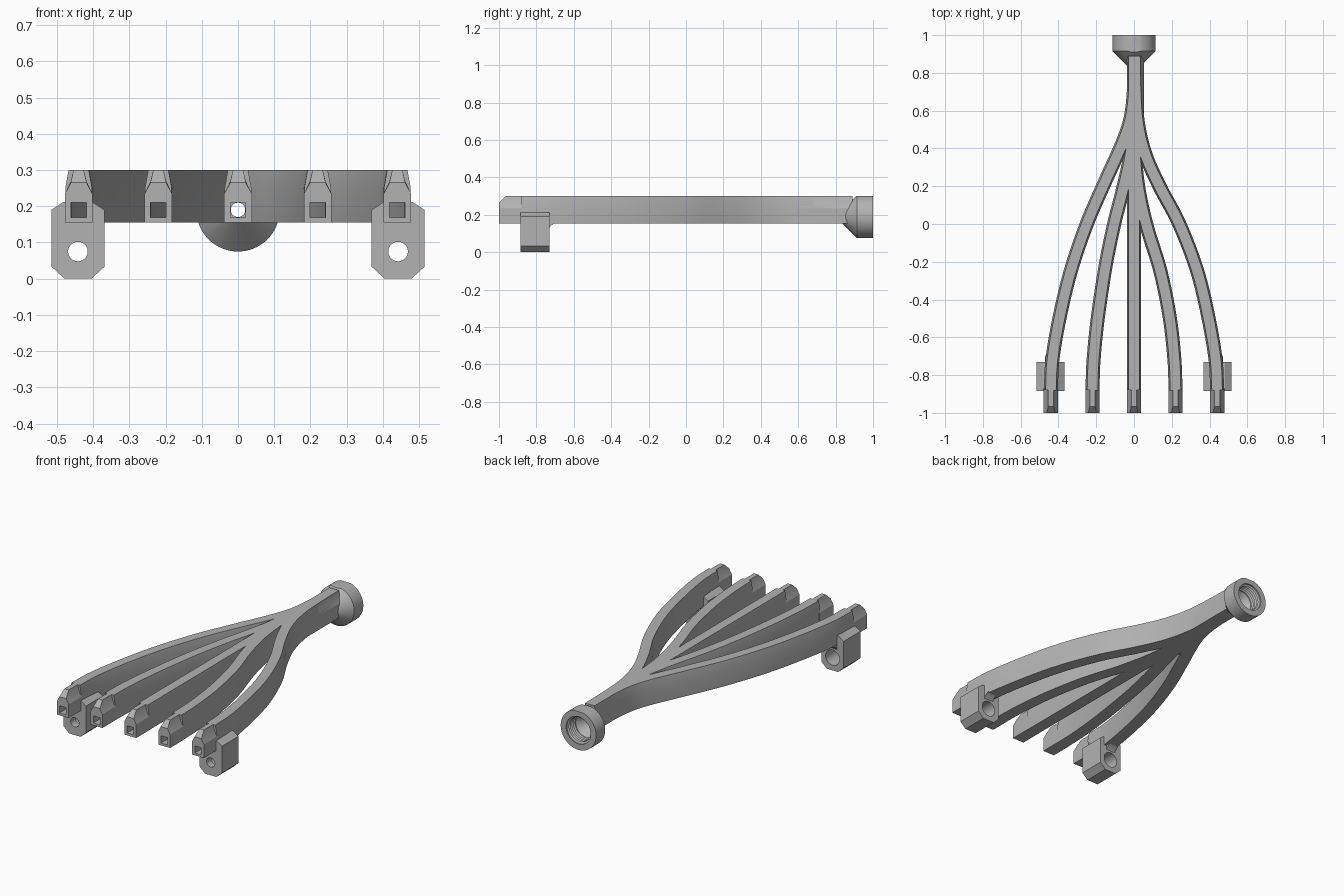
import bpy, bmesh, math
from mathutils import Vector

cube = bpy.data.objects.get("Cube")
if cube:
    bpy.data.objects.remove(cube, do_unlink=True)

grey = bpy.data.materials.new("light grey plastic")
grey.use_nodes = True
COLOUR = (0.45, 0.45, 0.45, 1)
grey.diffuse_color = COLOUR
grey.node_tree.nodes["Principled BSDF"].inputs["Base Color"].default_value = COLOUR

BOTTOM, TOP, PORT_Z = 0.155, 0.3, 0.19


def loft(name, rings):
    """Skin a closed solid through equal-sized rings of points."""
    bm = bmesh.new()
    loops = [[bm.verts.new(p) for p in ring] for ring in rings]
    n = len(loops[0])
    for a, b in zip(loops, loops[1:]):
        for i in range(n):
            j = (i + 1) % n
            bm.faces.new((a[i], a[j], b[j], b[i]))
    bm.faces.new(loops[0])
    bm.faces.new(loops[-1])
    bmesh.ops.recalc_face_normals(bm, faces=bm.faces)
    mesh = bpy.data.meshes.new(name)
    bm.to_mesh(mesh)
    bm.free()
    mesh.materials.append(grey)
    obj = bpy.data.objects.new(name, mesh)
    bpy.context.collection.objects.link(obj)
    return obj


def mirrored(half):
    """Full outline from (half width, z) pairs running bottom to top."""
    return half + [(-w, z) for w, z in reversed(half)]


def lathe(name, steps, x=0, z=PORT_Z, sides=48):
    """Round solid along y from (y, radius) steps."""
    angles = [2 * math.pi * i / sides for i in range(sides)]
    return loft(name, [[(x + r * math.cos(a), y, z + r * math.sin(a)) for a in angles]
                       for y, r in steps])


def prism(name, outline, y0, y1, x=0):
    return loft(name, [[(x + w, y, z) for w, z in outline] for y in (y0, y1)])


def smooth_path(points, steps=8):
    """Catmull-Rom curve through the plan points."""
    p = [Vector(q) for q in points]
    p = [2 * p[0] - p[1]] + p + [2 * p[-1] - p[-2]]
    out = []
    for a, b, c, d in zip(p, p[1:], p[2:], p[3:]):
        for k in range(steps):
            t = k / steps
            out.append(0.5 * (2 * b + (c - a) * t + (2 * a - 5 * b + 4 * c - d) * t * t
                              + (3 * b - a - 3 * c + d) * t ** 3))
    return out + [p[-2]]


def sweep(name, path, outline):
    rings = []
    for i, p in enumerate(path):
        d = (path[min(i + 1, len(path) - 1)] - path[max(i - 1, 0)]).normalized()
        side = Vector((d.y, -d.x))
        rings.append([(p.x + side.x * w, p.y + side.y * w, z) for w, z in outline])
    return loft(name, rings)


def combine(target, tool, operation):
    mod = target.modifiers.new("combine", 'BOOLEAN')
    mod.operation, mod.solver, mod.object = operation, 'MANIFOLD', tool
    bpy.context.view_layer.objects.active = target
    bpy.ops.object.modifier_apply(modifier=mod.name)
    bpy.data.objects.remove(tool, do_unlink=True)


# Plan lines of the runners, front to back
plans = [
    [(-.44, -.88), (-.432, -.72), (-.395, -.5), (-.335, -.25), (-.25, 0), (-.155, .22),
     (-.065, .42), (-.018, .56), (0, .72), (0, .89)],
    [(-.22, -.88), (-.214, -.72), (-.192, -.5), (-.15, -.22), (-.105, 0), (-.062, .17),
     (-.02, .36), (0, .55), (0, .89)],
    [(0, -.88), (0, 0), (0, .89)],
    [(.22, -.88), (.214, -.72), (.19, -.5), (.14, -.25), (.07, -.02), (.025, .18),
     (.006, .36), (0, .55), (0, .89)],
    [(.44, -.88), (.432, -.72), (.395, -.5), (.335, -.25), (.24, 0), (.135, .2),
     (.06, .37), (.02, .54), (.008, .72), (.005, .89)],
]
tube = mirrored([(.037, BOTTOM), (.037, .25), (.028, TOP)])
duct = mirrored([(.021, PORT_Z - .021), (.021, PORT_Z + .021)])
tip_front = mirrored([(.038, BOTTOM), (.038, .235), (.023, .262), (.022, .265)])
tip_back = mirrored([(.038, BOTTOM), (.038, .235), (.022, .268), (.014, TOP)])

# Threaded socket with a flared neck, trimmed flat on top
body = lathe("manifold", [(.835, .035), (.915, .115), (1, .115)], sides=64)
combine(body, prism("trim", mirrored([(.2, TOP), (.2, .4)]), .7, 1.1), 'DIFFERENCE')

# Trunk with a wider sloping right flank
flank = [(-.03, BOTTOM), (.053, BOTTOM), (.053, .235), (.03, .285), (-.02, .285)]
combine(body, prism("trunk", flank, .43, .89), 'UNION')

# Runners and their bevelled tips
for plan in plans:
    combine(body, sweep("runner", smooth_path(plan), tube), 'UNION')
    x = plan[0][0]
    tip = loft("tip", [[(x + w, y, z) for w, z in outline] for y, outline in
                       ((-1, tip_front), (-.965, tip_back), (-.885, tip_back), (-.87, tip_back))])
    combine(body, tip, 'UNION')

# Mounting lugs under the outer runners
lug = mirrored([(.037, 0), (.073, .033), (.073, .19), (.04, .212)])
for x in (-.442, .442):
    combine(body, prism("lug", lug, -.885, -.73, x), 'UNION')
    web = [[(x + w, y, z) for y, z in ((-.74, .16), (-.74, .118), (-.722, .142), (-.695, .16))]
           for w in (-.03, .03)]
    combine(body, loft("web", web), 'UNION')
    bore = [(-.95, .027), (-.84, .027), (-.83, .045), (-.65, .045)]
    combine(body, lathe("bolt_hole", bore, x, .075), 'DIFFERENCE')

# Square ducts inside the runners
for plan in plans:
    path = [Vector((plan[0][0], -1.05))] + smooth_path(plan[:-1] + [(0, .8)])
    if plan[0][0] == 0:
        path = [Vector((0, -1.05)), Vector((0, .5))]
    combine(body, sweep("duct", path, duct), 'DIFFERENCE')

# Round feed and threaded bore
thread = [(.4, .02), (.87, .02), (.925, .07)]
for i in range(5):
    y = .93 + i * .014
    thread += [(y, .07), (y + .006, .08), (y + .008, .08)]
thread += [(1.0, .08), (1.05, .08)]
combine(body, lathe("thread", thread), 'DIFFERENCE')

# Smooth the curved walls, keep the edges crisp
bpy.ops.object.select_all(action='DESELECT')
body.select_set(True)
bpy.context.view_layer.objects.active = body
bpy.ops.object.shade_smooth_by_angle(angle=math.radians(25))
